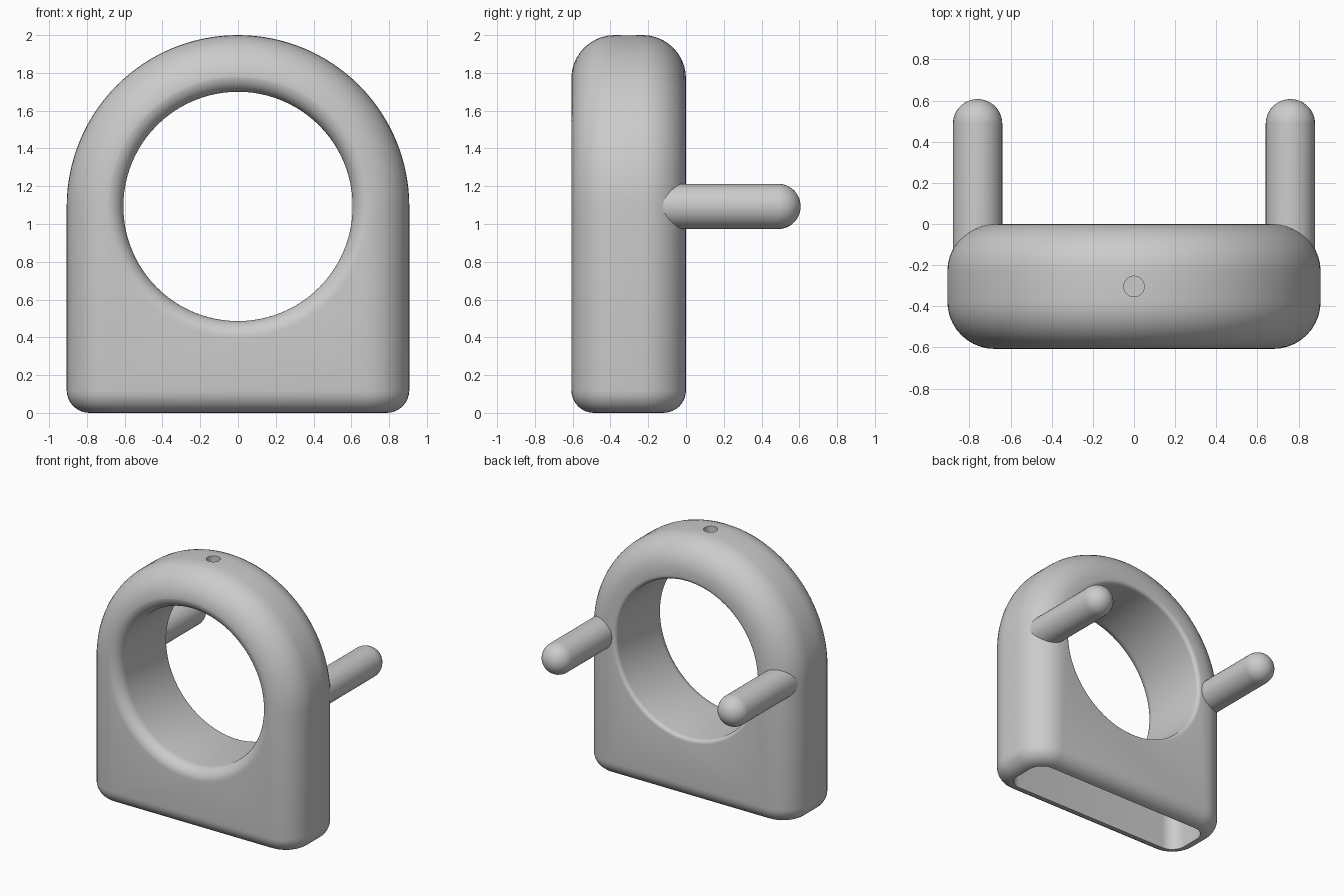
import bpy, bmesh
from math import sin, cos, pi
from mathutils import Matrix

cube = bpy.data.objects.get("Cube")
if cube:
    bpy.data.objects.remove(cube, do_unlink=True)

R, DEPTH, AXIS = 0.907, 0.607, 1.093   # arch radius, body thickness, hole height
MID = -DEPTH / 2
ROUND, FOOT = 0.23, 0.12               # edge rounding of the body and of its foot
BORE = 0.607

grey = bpy.data.materials.new("plain_grey")
grey.use_nodes = True
grey.diffuse_color = (0.6, 0.6, 0.6, 1)
grey.node_tree.nodes["Principled BSDF"].inputs["Base Color"].default_value = (0.6, 0.6, 0.6, 1)


def make(name, bm):
    bmesh.ops.recalc_face_normals(bm, faces=bm.faces)
    mesh = bpy.data.meshes.new(name)
    bm.to_mesh(mesh)
    bm.free()
    mesh.materials.append(grey)
    ob = bpy.data.objects.new(name, mesh)
    bpy.context.collection.objects.link(ob)
    return ob


def activate(ob):
    bpy.ops.object.select_all(action='DESELECT')
    ob.select_set(True)
    bpy.context.view_layer.objects.active = ob


def smooth(ob):
    activate(ob)
    bpy.ops.object.shade_smooth_by_angle(angle=pi / 6)


def arc(cx, cy, r, start, end, n=10):
    return [(cx + r * cos(start + (end - start) * i / n),
             cy + r * sin(start + (end - start) * i / n)) for i in range(n + 1)]


def side_profile(inset):
    """Half of a rounded rectangle, front to back, as (offset, y)."""
    r = ROUND - inset
    c = R - ROUND
    return (arc(c, MID - DEPTH / 2 + ROUND, r, -pi / 2, 0) +
            arc(c, MID + DEPTH / 2 - ROUND, r, 0, pi / 2))


def bridge(bm, a, b, closed):
    n = len(a)
    for i in range(n if closed else n - 1):
        j = (i + 1) % n
        bm.faces.new((a[i], a[j], b[j], b[i]))


def revolve(name, profile, steps=96):
    """Spin an (r, y) profile about the y axis and cap both ends."""
    bm = bmesh.new()
    rings = [[bm.verts.new((r * cos(2 * pi * k / steps), y, r * sin(2 * pi * k / steps)))
              for k in range(steps)] for r, y in profile]
    for a, b in zip(rings, rings[1:]):
        bridge(bm, a, b, True)
    bm.faces.new(rings[0])
    bm.faces.new(rings[-1])
    return make(name, bm)


# Body: edge profile swept up one side, over the arch and down the other
bm = bmesh.new()
prof = side_profile(0)
ARCH = 64
stations = [[bm.verts.new((u, y, FOOT)) for u, y in prof]]
for k in range(ARCH + 1):
    a = pi * k / ARCH
    stations.append([bm.verts.new((u * cos(a), y, AXIS + u * sin(a))) for u, y in prof])
stations.append([bm.verts.new((-u, y, FOOT)) for u, y in prof])
for a, b in zip(stations, stations[1:]):
    bridge(bm, a, b, False)
bm.faces.new([s[0] for s in stations])
bm.faces.new([s[-1] for s in stations])

# Foot: rounded rim turning inward into an open pocket
ring = stations[0] + stations[-1][::-1]
levels = [(FOOT * (1 - cos(t)), FOOT * (1 - sin(t)))
          for t in [pi / 2 * k / 8 for k in range(1, 9)]]
levels = [(FOOT - FOOT * cos(pi / 2 * k / 8), FOOT - FOOT * sin(pi / 2 * k / 8))
          for k in range(1, 9)] + [(FOOT, 0.4)]
for inset, z in levels:
    p = side_profile(inset)
    nxt = [bm.verts.new((u, y, z)) for u, y in p] + [bm.verts.new((-u, y, z)) for u, y in reversed(p)]
    bridge(bm, ring, nxt, True)
    ring = nxt
bm.faces.new(ring)
body = make("arched_body", bm)

# Bore with a wide front rounding and a small back rounding
FRONT, BACK = 0.09, 0.03
bore_profile = ([(BORE + FRONT, -DEPTH - 0.1)] +
                arc(BORE + FRONT, -DEPTH + FRONT, FRONT, 1.5 * pi, pi) +
                arc(BORE + BACK, -BACK, BACK, pi, pi / 2, 5) +
                [(BORE + BACK, 0.1)])
bore = revolve("bore_cutter", bore_profile)
bore.location.z = AXIS

# Small blind hole in the crown
bm = bmesh.new()
bmesh.ops.create_cone(bm, cap_ends=True, segments=32, radius1=0.05, radius2=0.05,
                      depth=0.4, matrix=Matrix.Translation((0, MID, 2.0)))
crown = make("crown_hole_cutter", bm)

for cutter in (bore, crown):
    cutter.hide_render = True
    activate(body)
    mod = body.modifiers.new("cut", 'BOOLEAN')
    mod.operation, mod.solver, mod.object = 'DIFFERENCE', 'EXACT', cutter
    bpy.ops.object.modifier_apply(modifier=mod.name)
    bpy.data.objects.remove(cutter, do_unlink=True)
smooth(body)

# Round-ended pins on the back
PIN = 0.12
pin_profile = [(PIN, -0.25)] + arc(0, DEPTH - PIN, PIN, 0, pi / 2 - 0.02, 12)
for side, x in (("left", 0.76), ("right", -0.76)):
    pin = revolve(side + "_pin", pin_profile, 32)
    pin.location = (x, 0, AXIS)
    smooth(pin)
